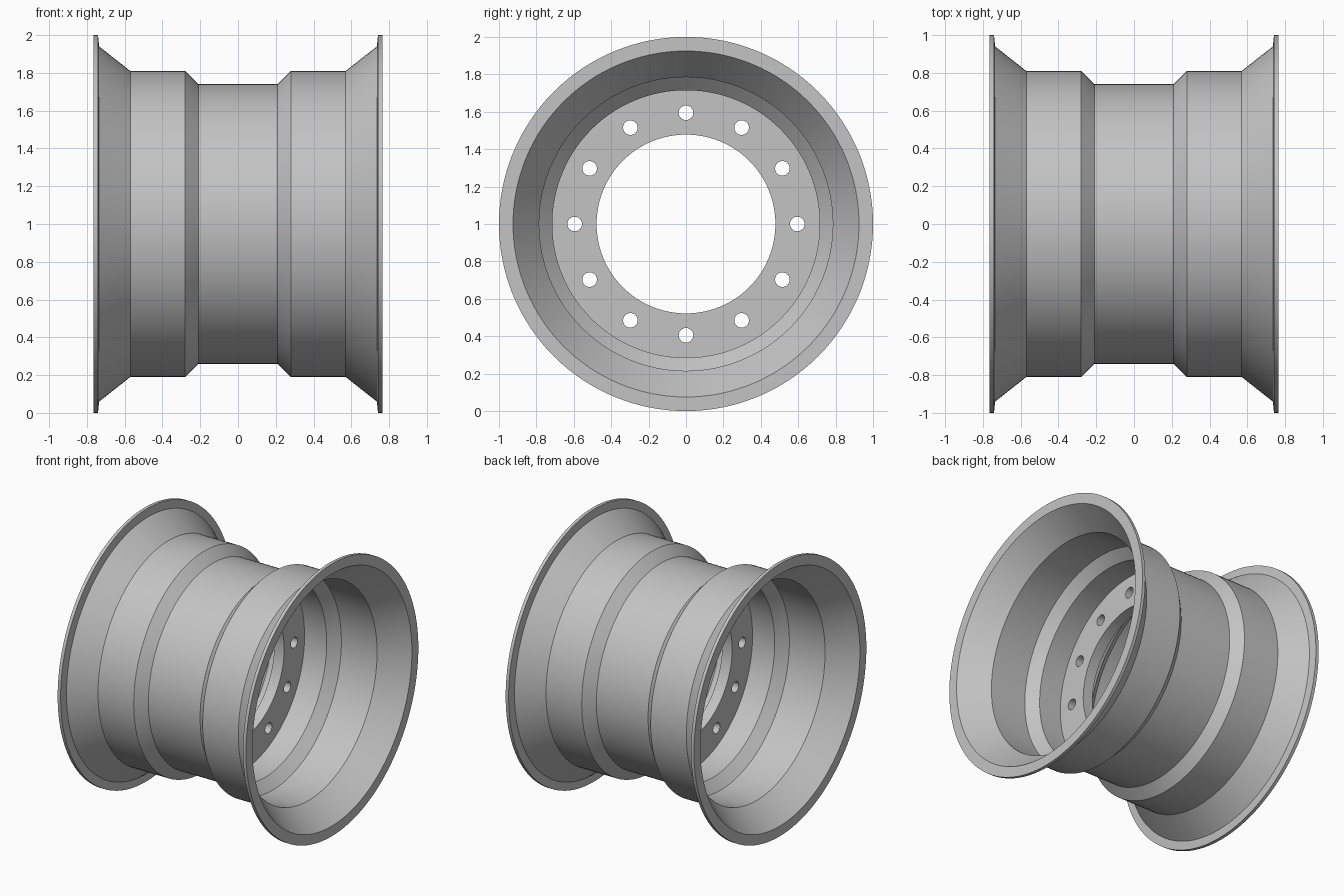
import bpy, bmesh
from math import cos, sin, pi, radians
from mathutils import Matrix, Vector

cube = bpy.data.objects.get("Cube")
if cube:
    bpy.data.objects.remove(cube, do_unlink=True)

SEGMENTS = 128
BOLTS = 12
AXLE = Vector((0, 0, 1))

steel = bpy.data.materials.new("grey_steel")
steel.use_nodes = True
steel.diffuse_color = (0.55, 0.55, 0.55, 1)
steel.node_tree.nodes["Principled BSDF"].inputs["Base Color"].default_value = steel.diffuse_color


def finish(obj):
    """Give the part its colour and smooth its round faces."""
    obj.data.materials.clear()
    obj.data.materials.append(steel)
    bpy.ops.object.select_all(action="DESELECT")
    obj.select_set(True)
    bpy.context.view_layer.objects.active = obj
    bpy.ops.object.shade_smooth_by_angle(angle=radians(25))


# Rim barrel: half section (x, radius), mirrored and spun about the axle
outer = [(0.21, 0.74), (0.28, 0.81), (0.57, 0.81), (0.735, 0.94), (0.741, 1.0)]
inner = [(0.765, 1.0), (0.765, 0.925), (0.58, 0.785), (0.29, 0.785), (0.22, 0.715)]
half = outer + inner
section = half + [(-x, r) for x, r in reversed(half)]

bm = bmesh.new()
rings = []
for i in range(SEGMENTS):
    a = 2 * pi * i / SEGMENTS
    rings.append([bm.verts.new((x, r * cos(a), AXLE.z + r * sin(a))) for x, r in section])
for i, ring in enumerate(rings):
    following = rings[(i + 1) % SEGMENTS]
    for j in range(len(section)):
        k = (j + 1) % len(section)
        bm.faces.new((ring[j], ring[k], following[k], following[j]))
bmesh.ops.recalc_face_normals(bm, faces=bm.faces)
mesh = bpy.data.meshes.new("rim_barrel")
bm.to_mesh(mesh)
bm.free()
rim = bpy.data.objects.new("rim_barrel", mesh)
bpy.context.collection.objects.link(rim)
finish(rim)

# Mounting disc: filled flat curve with a centre bore and bolt holes
curve = bpy.data.curves.new("mounting_disc", "CURVE")
curve.dimensions = "2D"
curve.fill_mode = "BOTH"
curve.extrude = 0.04


def add_circle(cx, cy, radius, count):
    spline = curve.splines.new("POLY")
    spline.points.add(count - 1)
    for i, p in enumerate(spline.points):
        a = 2 * pi * i / count
        p.co = (cx + radius * cos(a), cy + radius * sin(a), 0, 1)
    spline.use_cyclic_u = True


add_circle(0, 0, 0.725, SEGMENTS)
add_circle(0, 0, 0.478, SEGMENTS)
for i in range(BOLTS):
    a = 2 * pi * i / BOLTS
    add_circle(0.595 * cos(a), 0.595 * sin(a), 0.039, 32)

disc = bpy.data.objects.new("mounting_disc", curve)
bpy.context.collection.objects.link(disc)
bpy.ops.object.select_all(action="DESELECT")
disc.select_set(True)
bpy.context.view_layer.objects.active = disc
bpy.ops.object.convert(target="MESH")
disc = bpy.context.view_layer.objects.active
disc.data.transform(Matrix.Translation(AXLE) @ Matrix.Rotation(pi / 2, 4, "Y"))

# Weld the caps to the walls
bm = bmesh.new()
bm.from_mesh(disc.data)
bmesh.ops.remove_doubles(bm, verts=bm.verts, dist=0.0001)
bmesh.ops.recalc_face_normals(bm, faces=bm.faces)
bm.to_mesh(disc.data)
bm.free()
finish(disc)
